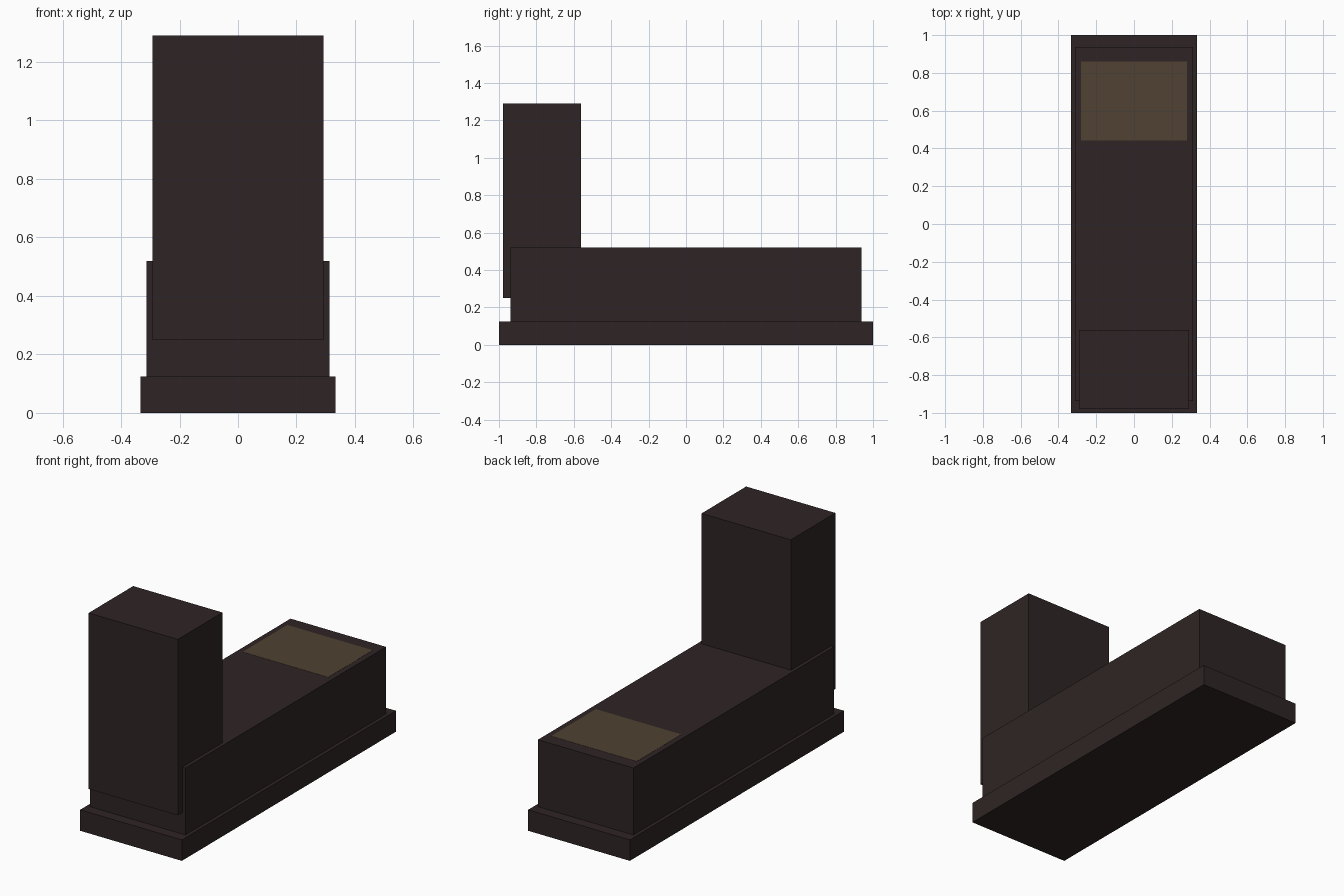
import bpy
import bmesh
from mathutils import Vector

default = bpy.data.objects.get("Cube")
if default:
    bpy.data.objects.remove(default, do_unlink=True)


def make_material(name, rgb):
    mat = bpy.data.materials.new(name)
    mat.use_nodes = True
    colour = (*rgb, 1.0)
    mat.diffuse_color = colour
    mat.node_tree.nodes["Principled BSDF"].inputs["Base Color"].default_value = colour
    return mat


def box(name, low, high, mat):
    """Axis-aligned box between two opposite corners."""
    low, high = Vector(low), Vector(high)
    bm = bmesh.new()
    bmesh.ops.create_cube(bm, size=1)
    bmesh.ops.scale(bm, vec=high - low, verts=bm.verts)
    bmesh.ops.translate(bm, vec=(low + high) / 2, verts=bm.verts)
    mesh = bpy.data.meshes.new(name)
    bm.to_mesh(mesh)
    bm.free()
    mesh.materials.append(mat)
    obj = bpy.data.objects.new(name, mesh)
    bpy.context.collection.objects.link(obj)
    return obj


dark = make_material("dark brown", (0.028, 0.018, 0.018))
tan = make_material("olive brown", (0.08, 0.054, 0.032))

BASE_TOP = 0.124
BODY_TOP = 0.52

# Wide plinth, long body and the upright block that overhangs its front
box("base_slab", (-0.333, -1, 0), (0.333, 1, BASE_TOP), dark)
box("long_body", (-0.3125, -0.9375, BASE_TOP), (0.3125, 0.9375, BODY_TOP), dark)
box("upright_block", (-0.292, -0.979, 0.25), (0.292, -0.5625, 1.291), dark)

# Thin inlay on the rear of the body's top
box("rear_top_panel", (-0.28, 0.443, BODY_TOP - 0.004), (0.28, 0.86, BODY_TOP + 0.001), tan)
